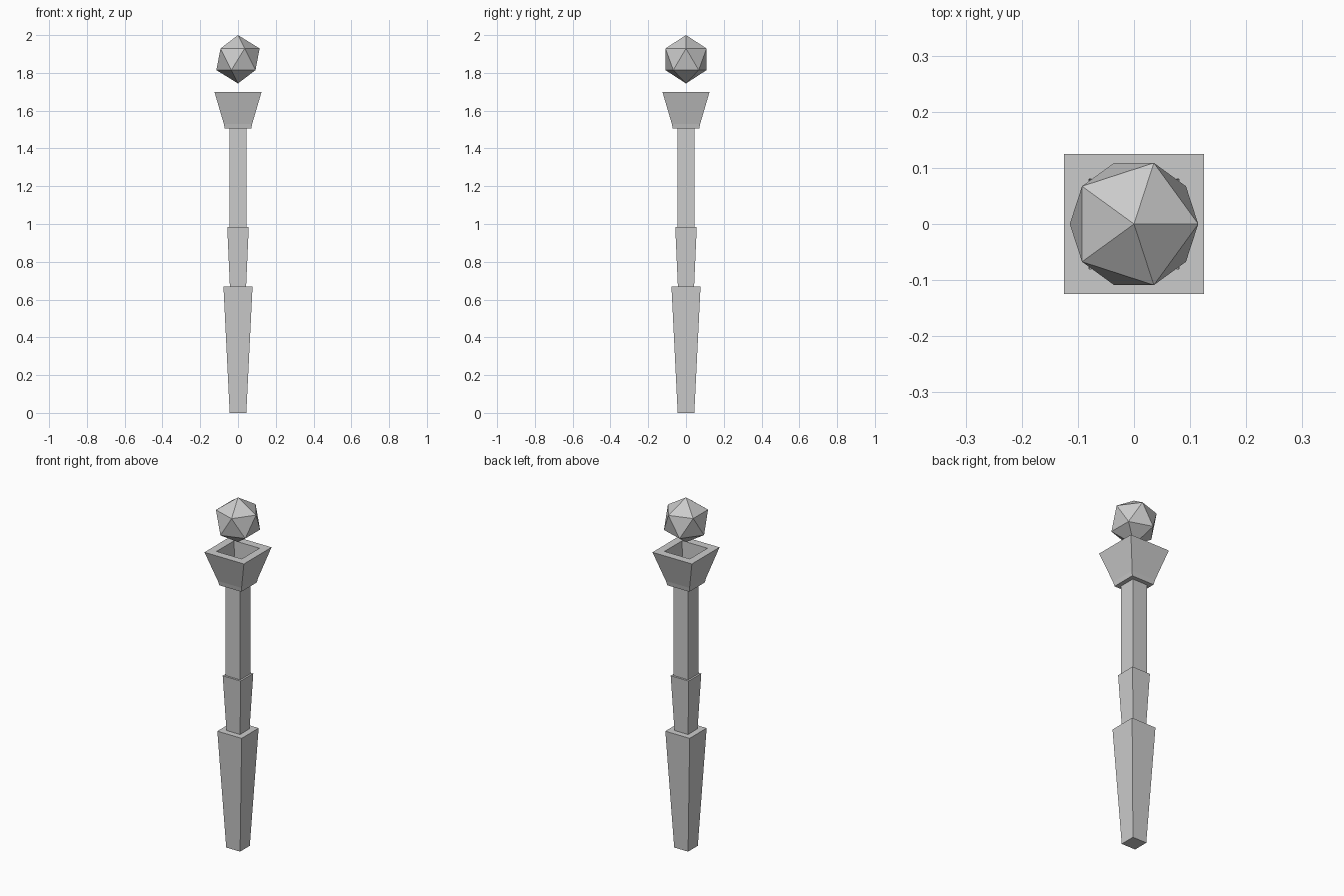
import bpy, bmesh

if "Cube" in bpy.data.objects:
    bpy.data.objects.remove(bpy.data.objects["Cube"])


def square_loft(name, profile):
    """Closed square-section solid through (half_width, z) rings."""
    bm = bmesh.new()
    rings = []
    for h, z in profile:
        rings.append([bm.verts.new((sx * h, sy * h, z))
                      for sx, sy in ((-1, -1), (1, -1), (1, 1), (-1, 1))])
    for a, b in zip(rings, rings[1:]):
        for i in range(4):
            j = (i + 1) % 4
            bm.faces.new((a[i], a[j], b[j], b[i]))
    bm.faces.new(rings[0][::-1])
    bm.faces.new(rings[-1])
    bmesh.ops.recalc_face_normals(bm, faces=bm.faces)
    mesh = bpy.data.meshes.new(name)
    bm.to_mesh(mesh)
    bm.free()
    obj = bpy.data.objects.new(name, mesh)
    bpy.context.collection.objects.link(obj)
    return obj


# Tapered grip, collar and straight shaft
square_loft("lower_grip", [(0.044, 0), (0.077, 0.67)])
square_loft("middle_collar", [(0.043, 0.67), (0.057, 0.985)])
square_loft("upper_shaft", [(0.046, 0.985), (0.046, 1.505)])

# Flared head, profile folds over the rim into a square socket
square_loft("socket_head", [(0.07, 1.505), (0.075, 1.53), (0.125, 1.70),
                            (0.08, 1.70), (0.078, 1.58)])

# Floating twenty-sided gem
bpy.ops.mesh.primitive_ico_sphere_add(subdivisions=1, radius=0.128,
                                      location=(0, 0, 1.872))
bpy.context.object.name = "floating_gem"
